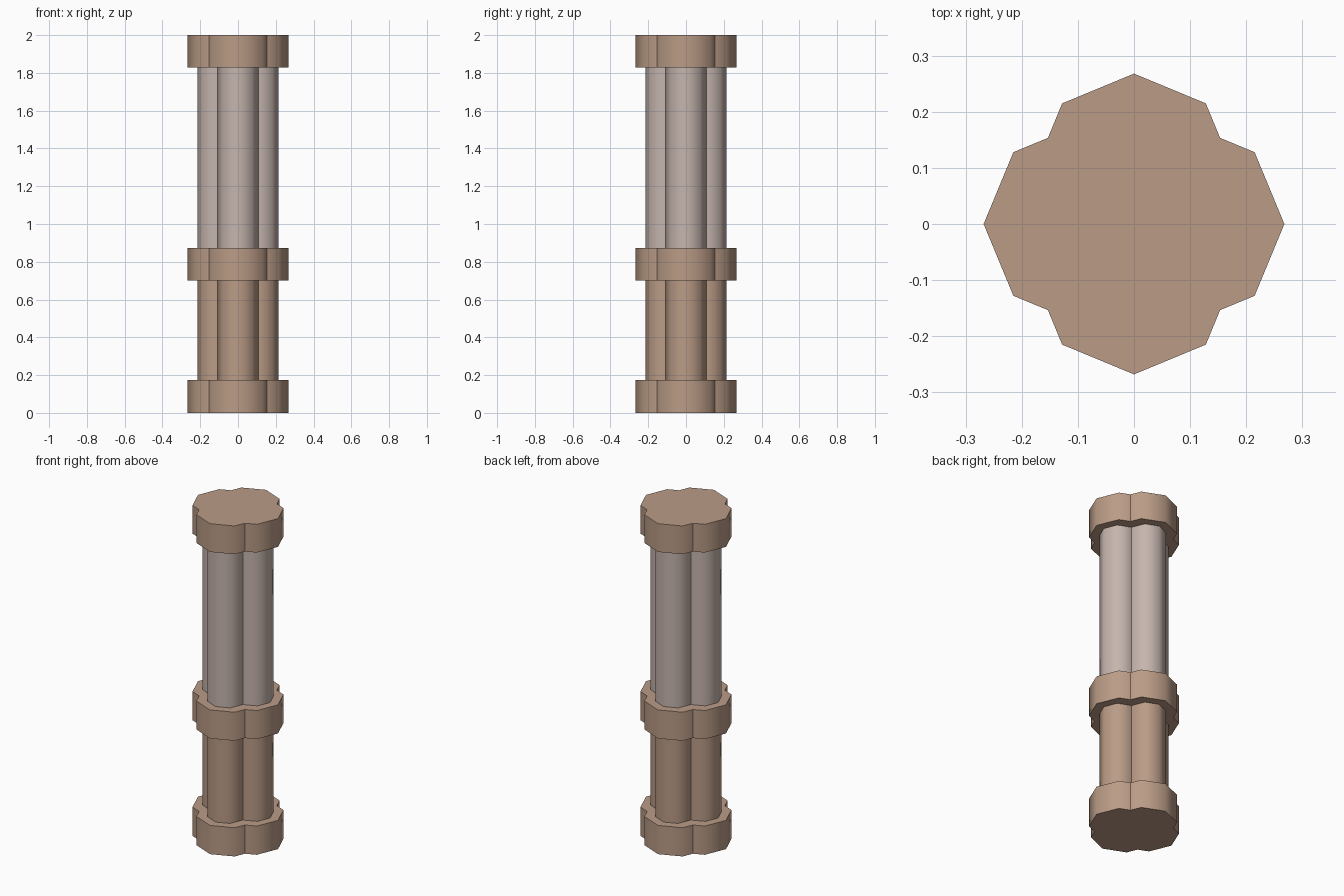
import bpy
import bmesh
import math
from mathutils import Vector

cube = bpy.data.objects.get("Cube")
if cube:
    bpy.data.objects.remove(cube, do_unlink=True)


def make_material(name, color):
    mat = bpy.data.materials.new(name)
    mat.use_nodes = True
    mat.diffuse_color = (*color, 1)
    mat.node_tree.nodes["Principled BSDF"].inputs["Base Color"].default_value = (*color, 1)
    return mat


tan = make_material("warm tan", (0.49, 0.33, 0.24))
grey = make_material("pinkish grey", (0.56, 0.46, 0.42))


def lobed_outline(offset, radius):
    """Outline of four octagons set around the centre on the x and y axes."""
    d = radius * math.sqrt(0.5)
    # Notch where the sloping sides of neighbouring octagons meet on the diagonal
    slope = (radius - d) / d
    notch = (radius + slope * offset) / (1 + slope)
    quarter = [(offset + radius, 0), (offset + d, d), (notch, notch), (d, offset + d)]
    points = []
    for _ in range(4):
        points += quarter
        quarter = [(-y, x) for x, y in quarter]
    return points


def lobed_prism(name, offset, radius, bottom, top, mat):
    bm = bmesh.new()
    base = bm.faces.new([bm.verts.new((x, y, bottom)) for x, y in lobed_outline(offset, radius)])
    result = bmesh.ops.extrude_face_region(bm, geom=[base], use_keep_orig=True)
    verts = [g for g in result["geom"] if isinstance(g, bmesh.types.BMVert)]
    bmesh.ops.translate(bm, verts=verts, vec=(0, 0, top - bottom))
    bmesh.ops.recalc_face_normals(bm, faces=bm.faces)
    mesh = bpy.data.meshes.new(name)
    bm.to_mesh(mesh)
    bm.free()
    mesh.materials.append(mat)

    # Round each lobe about its own centre; notches and end caps stay crisp
    normals = [Vector((0, 0, 1))] * len(mesh.loops)
    for poly in mesh.polygons:
        poly.use_smooth = True
        c = poly.center
        if abs(c.x) > abs(c.y):
            centre = Vector((math.copysign(offset, c.x), 0, 0))
        else:
            centre = Vector((0, math.copysign(offset, c.y), 0))
        for i in poly.loop_indices:
            if abs(poly.normal.z) > 0.5:
                normals[i] = poly.normal.copy()
            else:
                out = mesh.vertices[mesh.loops[i].vertex_index].co - centre
                out.z = 0
                normals[i] = out.normalized()
    mesh.normals_split_custom_set(normals)
    obj = bpy.data.objects.new(name, mesh)
    bpy.context.collection.objects.link(obj)


# Wide collars
for name, bottom, top in (("base_collar", 0, 0.174),
                          ("middle_collar", 0.70, 0.873),
                          ("top_collar", 1.829, 2)):
    lobed_prism(name, 0.087, 0.181, bottom, top, tan)

# Narrow shafts between the collars
lobed_prism("lower_shaft", 0.1075, 0.1075, 0.174, 0.70, tan)
lobed_prism("upper_shaft", 0.1075, 0.1075, 0.873, 1.829, grey)
